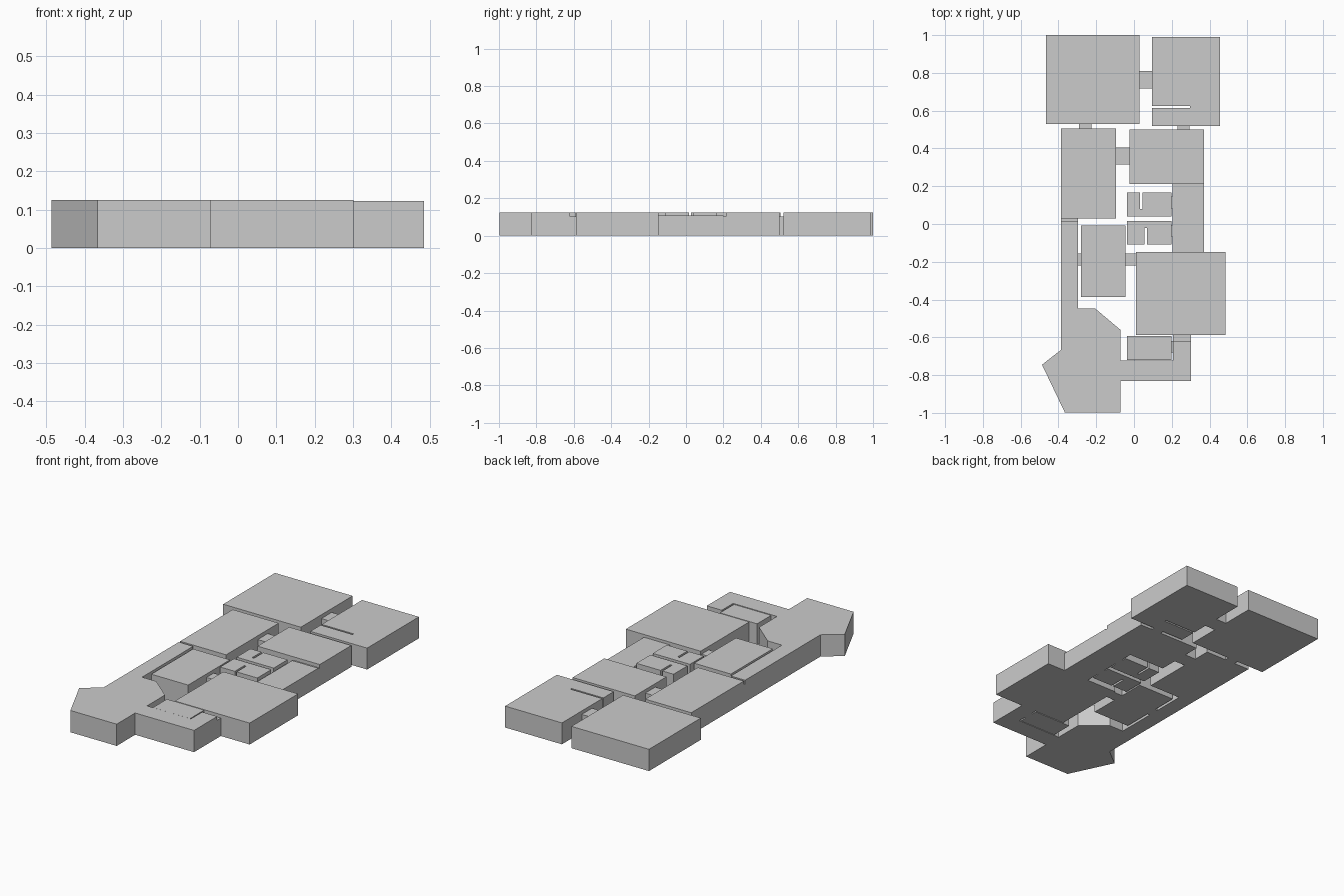
import bpy, bmesh


def slab(name, outline, height):
    """Extrude a floor outline from z = 0 up to the given height."""
    bm = bmesh.new()
    base = bm.faces.new([bm.verts.new((x, y, 0)) for x, y in outline])
    top = bmesh.ops.extrude_face_region(bm, geom=[base])["geom"]
    verts = [g for g in top if isinstance(g, bmesh.types.BMVert)]
    bmesh.ops.translate(bm, verts=verts, vec=(0, 0, height))
    bmesh.ops.recalc_face_normals(bm, faces=bm.faces)
    mesh = bpy.data.meshes.new(name)
    bm.to_mesh(mesh)
    bm.free()
    obj = bpy.data.objects.new(name, mesh)
    bpy.context.collection.objects.link(obj)


def rect(x0, x1, y0, y1):
    return [(x0, y0), (x1, y0), (x1, y1), (x0, y1)]


H = 0.123        # room height
DOOR = 0.103     # doorway height

# Plain rectangular rooms: x range, y range, height
rooms = {
    "north_west_hall": (-0.465, 0.028, 0.53, 1.0, 0.125),
    "west_room": (-0.387, -0.095, 0.028, 0.505, 0.125),
    "centre_room": (-0.025, 0.37, 0.213, 0.50, H),
    "east_corridor": (0.205, 0.37, -0.147, 0.2, 0.107),
    "east_hall": (0.01, 0.485, -0.587, -0.147, H),
    "inner_room": (-0.28, -0.046, -0.387, -0.007, H),
    "storage_room": (-0.037, 0.199, -0.719, -0.592, H),
}
for name, (x0, x1, y0, y1, h) in rooms.items():
    slab(name, rect(x0, x1, y0, y1), h)

# Rooms split by a thin partition slot
slab("north_east_room", [(0.095, 0.52), (0.456, 0.52), (0.456, 0.99), (0.095, 0.99),
                         (0.095, 0.624), (0.297, 0.624), (0.297, 0.614), (0.095, 0.614)], H)
slab("upper_washroom", [(-0.037, 0.04), (0.199, 0.04), (0.199, 0.166), (0.045, 0.166),
                        (0.045, 0.08), (0.033, 0.08), (0.033, 0.166), (-0.037, 0.166)], H)
slab("lower_washroom", [(-0.037, -0.109), (0.056, -0.109), (0.056, -0.022), (0.068, -0.022),
                        (0.068, -0.109), (0.199, -0.109), (0.199, 0.017), (-0.037, 0.017)], H)

# West corridor, angular lobby and south passage in one outline
slab("lobby_and_corridors", [
    (-0.387, 0.016), (-0.296, 0.016), (-0.296, -0.448), (-0.205, -0.448),
    (-0.072, -0.56), (-0.072, -0.723), (0.207, -0.723), (0.207, -0.62),
    (0.302, -0.62), (0.302, -0.83), (-0.072, -0.83), (-0.072, -0.998),
    (-0.366, -0.998), (-0.487, -0.745), (-0.387, -0.667)], 0.125)

# Low doorways joining the rooms
doors = [
    (0.028, 0.095, 0.717, 0.81),
    (-0.29, -0.225, 0.505, 0.53),
    (0.23, 0.293, 0.50, 0.52),
    (-0.095, -0.025, 0.315, 0.405),
    (0.205, 0.37, 0.2, 0.213),
    (-0.387, -0.296, 0.016, 0.028),
    (0.199, 0.205, 0.083, 0.145),
    (0.199, 0.205, -0.065, -0.005),
    (-0.296, -0.28, -0.22, -0.155),
    (-0.046, 0.01, -0.22, -0.155),
    (0.207, 0.302, -0.62, -0.587),
    (0.199, 0.207, -0.68, -0.62),
]
for i, box in enumerate(doors):
    slab(f"doorway_{i + 1}", rect(*box), DOOR)
